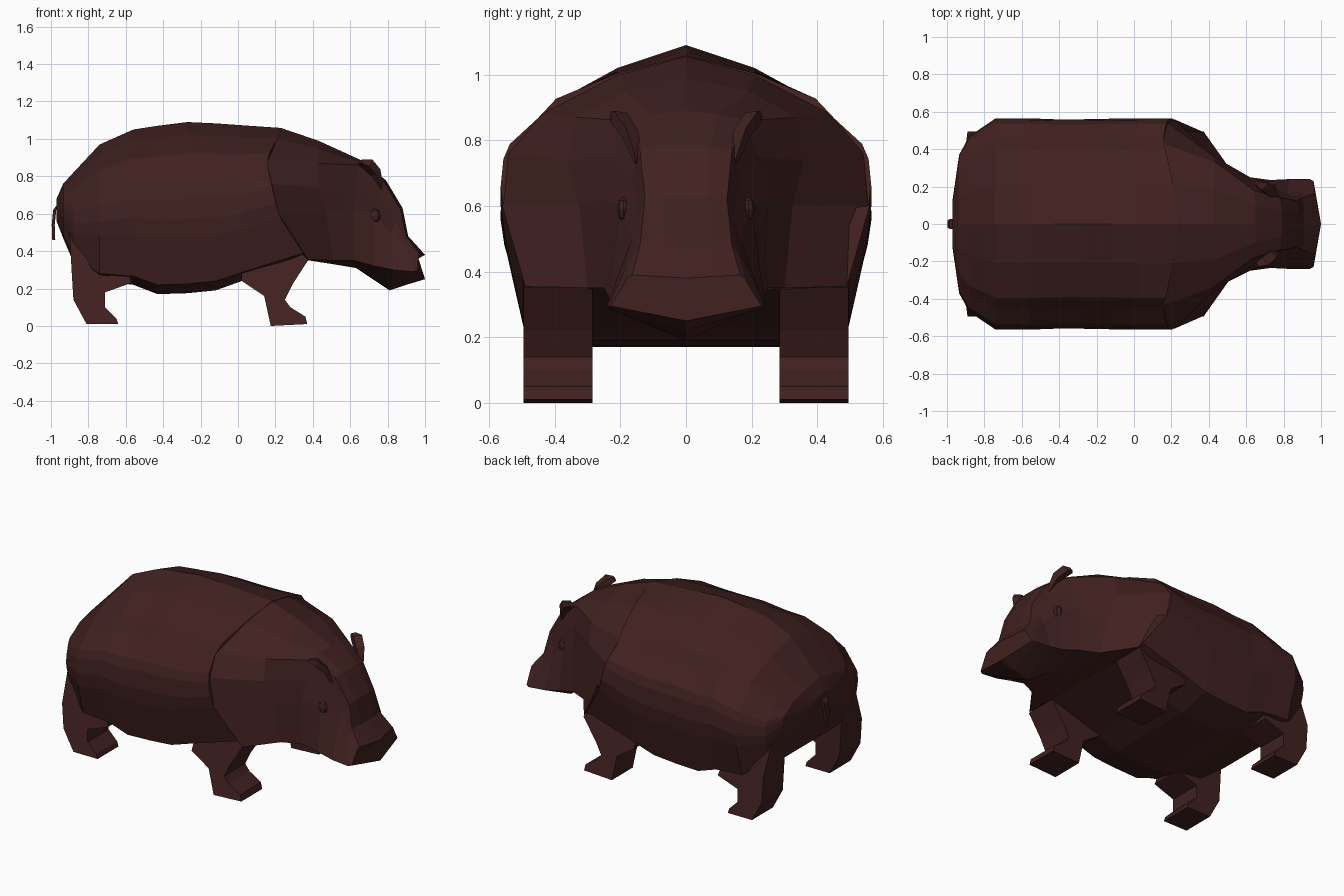
import bpy, bmesh
from mathutils import Vector

hide = bpy.data.materials.new("dark_brown_hide")
hide.diffuse_color = (0.052, 0.015, 0.0145, 1)


def make(name, bm):
    """Turn a bmesh into a flat-shaded object in the hide colour."""
    bmesh.ops.recalc_face_normals(bm, faces=bm.faces)
    mesh = bpy.data.meshes.new(name)
    bm.to_mesh(mesh)
    bm.free()
    mesh.materials.append(hide)
    obj = bpy.data.objects.new(name, mesh)
    bpy.context.collection.objects.link(obj)
    return obj


def loft(name, rings):
    """Skin a list of closed rings and cap both ends."""
    bm = bmesh.new()
    rows = [[bm.verts.new(p) for p in ring] for ring in rings]
    n = len(rows[0])
    for a, b in zip(rows, rows[1:]):
        for i in range(n):
            j = (i + 1) % n
            bm.faces.new((a[i], a[j], b[j], b[i]))
    bm.faces.new(rows[0])
    bm.faces.new(rows[-1])
    return make(name, bm)


def full(half):
    """Mirror a half ring, running top centre to bottom centre, across y."""
    return half + [(x, -y, z) for x, y, z in half[-2:0:-1]]


def seam_x(z):
    """Slanted shoulder seam: x position at a given height."""
    pts = [(0.35, 0.38), (0.45, 0.30), (0.60, 0.215), (0.89, 0.15), (1.06, 0.24)]
    for (z0, x0), (z1, x1) in zip(pts, pts[1:]):
        if z <= z1:
            return x0 + (x1 - x0) * (z - z0) / (z1 - z0)
    return pts[-1][1]


# Barrel body: one cross-section scaled along x (x, top, bottom, half width)
section = [(0, 1), (0.37, 0.925), (0.70, 0.815), (0.80, 0.73), (0.95, 0.62),
           (0.985, 0.555), (1, 0.435), (0.98, 0.33), (0.88, 0.055), (0.52, 0), (0, 0)]
stations = [(-0.97, 0.68, 0.56, 0.13), (-0.935, 0.76, 0.47, 0.37),
            (-0.88, 0.82, 0.34, 0.47), (-0.74, 0.97, 0.24, 0.565),
            (-0.56, 1.05, 0.22, 0.565), (-0.43, 1.07, 0.17, 0.56),
            (-0.27, 1.09, 0.175, 0.56), (-0.12, 1.083, 0.19, 0.563),
            (0.02, 1.073, 0.24, 0.565)]
rings = [full([(x, u * w, b + v * (t - b)) for u, v in section]) for x, t, b, w in stations]
seam = [(u * 0.565, 0.35 + v * 0.708) for u, v in section]
rings.append(full([(seam_x(z), y, z) for y, z in seam]))
loft("body", rings)

# Neck and head: crown, forehead, brow, temple, cheek, jaw and underside of each ring
head = [
    [(0.24, 0, 1.055), (0.20, 0.21, 1.0), (0.15, 0.435, 0.885), (0.18, 0.54, 0.76),
     (0.215, 0.56, 0.60), (0.375, 0.49, 0.355), (0.38, 0, 0.35)],
    [(0.43, 0, 0.99), (0.43, 0.19, 0.95), (0.43, 0.335, 0.87), (0.43, 0.36, 0.74),
     (0.47, 0.325, 0.60), (0.51, 0.30, 0.35), (0.51, 0, 0.33)],
    [(0.65, 0, 0.89), (0.65, 0.10, 0.88), (0.64, 0.18, 0.86), (0.63, 0.22, 0.75),
     (0.62, 0.25, 0.62), (0.62, 0.25, 0.35), (0.63, 0, 0.31)],
    [(0.79, 0, 0.78), (0.79, 0.07, 0.78), (0.78, 0.14, 0.77), (0.75, 0.165, 0.69),
     (0.72, 0.20, 0.60), (0.73, 0.235, 0.32), (0.72, 0, 0.25)],
    [(0.88, 0, 0.63), (0.88, 0.07, 0.63), (0.87, 0.125, 0.62), (0.84, 0.145, 0.56),
     (0.82, 0.165, 0.50), (0.83, 0.24, 0.30), (0.81, 0, 0.19)],
    [(0.91, 0, 0.48), (0.91, 0.07, 0.48), (0.90, 0.14, 0.48), (0.90, 0.16, 0.45),
     (0.90, 0.18, 0.42), (0.94, 0.24, 0.29), (0.90, 0, 0.22)],
    [(1.0, 0, 0.38), (0.985, 0.08, 0.385), (0.97, 0.165, 0.39), (0.965, 0.18, 0.38),
     (0.965, 0.19, 0.36), (0.96, 0.23, 0.295), (1.0, 0, 0.25)],
]
loft("head", [full(r) for r in head])

# Leg side profiles (x, z)
rear = [(-0.90, 0.50), (-0.89, 0.30), (-0.88, 0.14), (-0.81, 0.01), (-0.64, 0.01),
        (-0.65, 0.04), (-0.71, 0.10), (-0.71, 0.18), (-0.57, 0.23), (-0.62, 0.45)]
front = [(0.02, 0.40), (0.02, 0.24), (0.14, 0.16), (0.175, 0.0), (0.37, 0.01), (0.36, 0.05),
         (0.28, 0.10), (0.25, 0.14), (0.29, 0.22), (0.375, 0.352), (0.28, 0.45)]
# Ear outline rings: base to tip (centre, half size)
ear = [((0.765, 0.145, 0.735), 0.012), ((0.735, 0.17, 0.82), 0.026),
       ((0.69, 0.205, 0.87), 0.028), ((0.655, 0.22, 0.88), 0.014)]

for side, s in (("left", 1), ("right", -1)):
    # Legs: extruded profiles, drawn in at the top to blend into the body
    for name, profile in (("rear_leg", rear), ("front_leg", front)):
        loft(f"{name}_{side}", [[(x, s * (y if z < 0.4 else min(y, 0.42)), z)
                                 for x, z in profile] for y in (0.285, 0.495)])
    # Ear: a flattened leaf lying along the brow
    loft(f"ear_{side}", [[(x + r * a, s * (y + r * b), z + r * c) for a, b, c in
                          ((1, 0.5, 0.7), (0.2, 0.9, -0.5), (-1, -0.5, -0.7), (-0.2, -0.9, 0.5))]
                         for (x, y, z), r in ear])
    # Eye: a small faceted bump on the cheek
    bm = bmesh.new()
    bmesh.ops.create_uvsphere(bm, u_segments=8, v_segments=4, radius=1)
    for v in bm.verts:
        v.co = Vector((0.73 + 0.033 * v.co.x, s * (0.19 + 0.02 * v.co.y), 0.59 + 0.038 * v.co.z))
    make(f"eye_{side}", bm)

# Thin hanging tail
tail = [(-0.95, 0.66, 0.03), (-0.98, 0.62, 0.025), (-0.988, 0.54, 0.018), (-0.985, 0.46, 0.01)]
loft("tail", [[(x - 0.008, -r, z), (x + 0.008, -r, z), (x + 0.008, r, z), (x - 0.008, r, z)]
              for x, z, r in tail])
